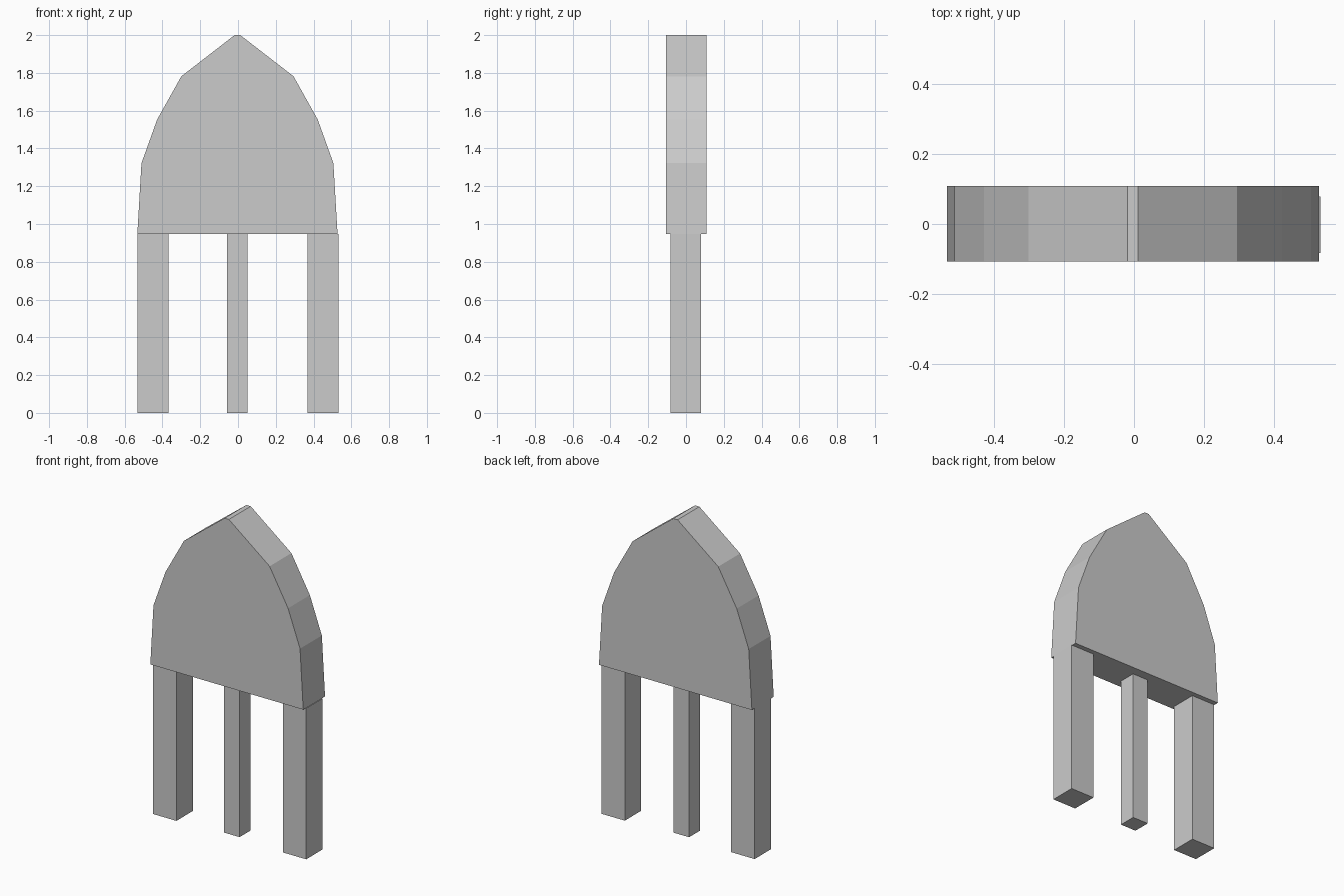
import bpy
import bmesh

if "Cube" in bpy.data.objects:
    bpy.data.objects.remove(bpy.data.objects["Cube"])

BASE_Z = 0.946


def extruded_panel(name, profile, y0, y1):
    """Extrude a closed front (x, z) profile from y0 to y1."""
    bm = bmesh.new()
    face = bm.faces.new([bm.verts.new((x, y0, z)) for x, z in profile])
    result = bmesh.ops.extrude_face_region(bm, geom=[face])
    verts = [g for g in result["geom"] if isinstance(g, bmesh.types.BMVert)]
    bmesh.ops.translate(bm, verts=verts, vec=(0, y1 - y0, 0))
    bmesh.ops.recalc_face_normals(bm, faces=bm.faces)
    mesh = bpy.data.meshes.new(name)
    bm.to_mesh(mesh)
    bm.free()
    obj = bpy.data.objects.new(name, mesh)
    bpy.context.collection.objects.link(obj)
    return obj


def post(name, x, width):
    """Square post standing on the ground, up to the panel's underside."""
    bpy.ops.mesh.primitive_cube_add(size=1, location=(x, -0.002, BASE_Z / 2))
    obj = bpy.context.object
    obj.name = name
    obj.scale = (width, width, BASE_Z)
    bpy.ops.object.transform_apply(location=False, rotation=False, scale=True)
    return obj


# Arched panel: half profile mirrored about its own centre line
CENTRE_X = -0.003
half = [(0.53, BASE_Z), (0.508, 1.322), (0.425, 1.553), (0.297, 1.782), (0.015, 2.0)]
profile = [(CENTRE_X + x, z) for x, z in half]
profile += [(CENTRE_X - x, z) for x, z in reversed(half)]
extruded_panel("arched_panel", profile, -0.107, 0.109)

# Two thick outer posts and a thinner middle post
post("left_post", -0.45, 0.162)
post("right_post", 0.45, 0.162)
post("middle_post", -0.004, 0.108)
